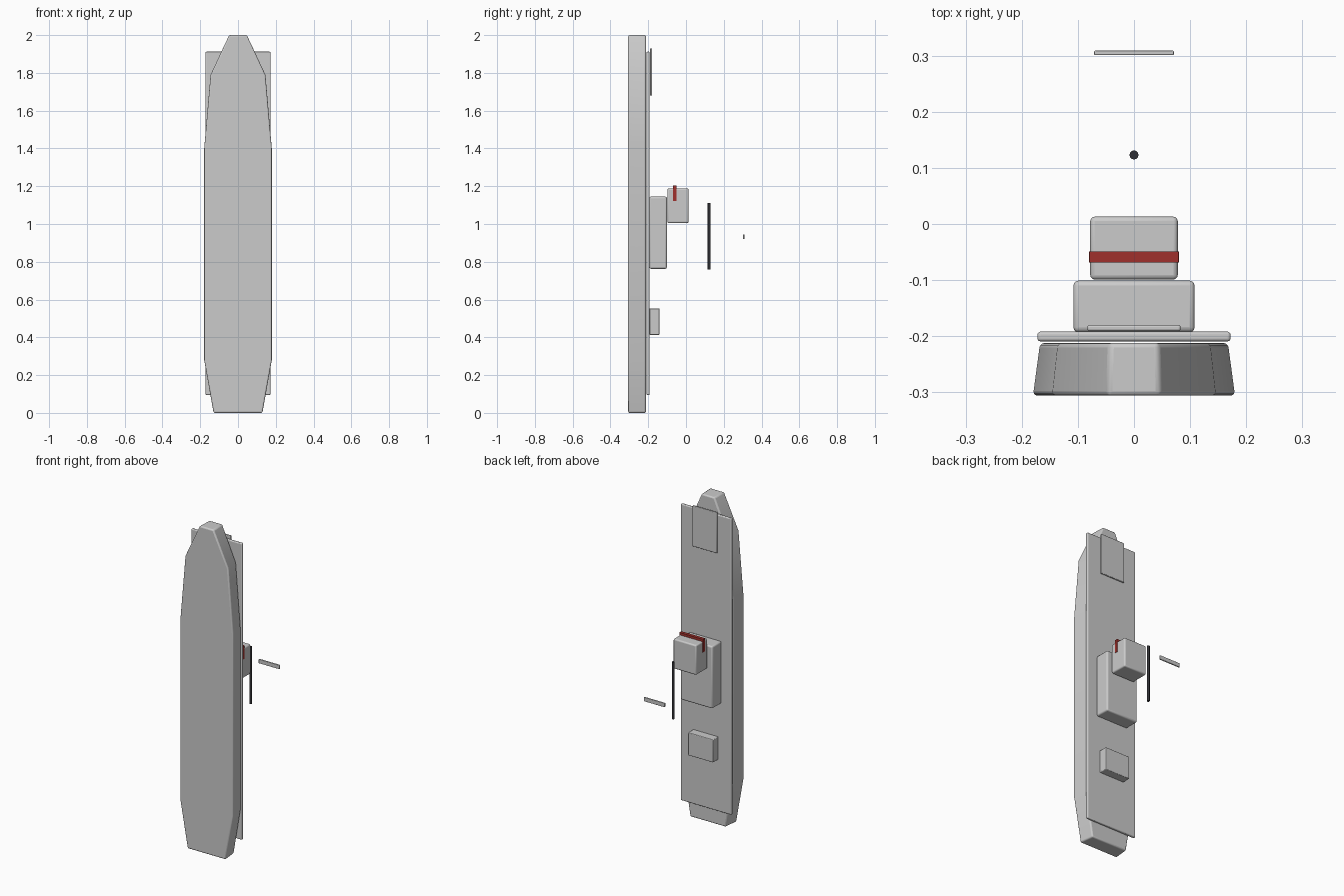
import bpy, bmesh, math

if "Cube" in bpy.data.objects:
    bpy.data.objects.remove(bpy.data.objects["Cube"])


def finish(name, bm, bevel=0.0, segments=3):
    """Turn a bmesh into a named object with softened edges."""
    bmesh.ops.recalc_face_normals(bm, faces=bm.faces)
    mesh = bpy.data.meshes.new(name)
    bm.to_mesh(mesh)
    bm.free()
    obj = bpy.data.objects.new(name, mesh)
    bpy.context.collection.objects.link(obj)
    if bevel:
        mod = obj.modifiers.new("soft_edges", 'BEVEL')
        mod.width = bevel
        mod.segments = segments
        mod.limit_method = 'ANGLE'
        mod.angle_limit = math.radians(30)
    bpy.ops.object.select_all(action='DESELECT')
    obj.select_set(True)
    bpy.context.view_layer.objects.active = obj
    bpy.ops.object.shade_smooth_by_angle(angle=math.radians(30))
    return obj


def box(name, half_x, y, z, bevel):
    """Box centred on x = 0, given y and z ranges."""
    bm = bmesh.new()
    bmesh.ops.create_cube(bm, size=1)
    for v in bm.verts:
        v.co.x *= 2 * half_x
        v.co.y = y[0] if v.co.y < 0 else y[1]
        v.co.z = z[0] if v.co.z < 0 else z[1]
    return finish(name, bm, bevel)


def colour(obj, name, rgb):
    mat = bpy.data.materials.new(name)
    mat.diffuse_color = (*rgb, 1)
    mat.use_nodes = True
    mat.node_tree.nodes["Principled BSDF"].inputs["Base Color"].default_value = mat.diffuse_color
    obj.data.materials.append(mat)


# Hull: mirrored outline, narrowing slightly towards the deck
half = [(0.13, 0.0), (0.18, 0.28), (0.18, 1.4), (0.146, 1.79), (0.047, 2.0)]
outline = half + [(-x, z) for x, z in reversed(half)]
bm = bmesh.new()
front = [bm.verts.new((x, -0.306, z)) for x, z in outline]
back = [bm.verts.new((x * 0.93, -0.212, z)) for x, z in outline]
bm.faces.new(front)
bm.faces.new(back[::-1])
for i in range(len(outline)):
    j = (i + 1) % len(outline)
    bm.faces.new((front[i], front[j], back[j], back[i]))
finish("hull", bm, 0.008)

# Deck and the blocks standing on it
box("deck", 0.172, (-0.209, -0.192), (0.095, 1.912), 0.005)
box("bow_hatch", 0.083, (-0.191, -0.18), (1.68, 1.93), 0.004)
box("stern_block", 0.085, (-0.193, -0.14), (0.413, 0.553), 0.004)
box("lower_cabin", 0.108, (-0.193, -0.101), (0.763, 1.145), 0.009)
box("upper_cabin", 0.078, (-0.099, 0.013), (1.005, 1.188), 0.008)

# Red band across the upper cabin
band = box("cabin_band", 0.08, (-0.069, -0.049), (1.122, 1.203), 0.001)
colour(band, "dark_red", (0.35, 0.03, 0.025))

# Floating mast rod
bm = bmesh.new()
bmesh.ops.create_cone(bm, cap_ends=True, segments=16, radius1=0.008,
                      radius2=0.008, depth=0.35)
bmesh.ops.translate(bm, verts=bm.verts, vec=(0, 0.123, 0.935))
mast = finish("mast", bm)
colour(mast, "charcoal", (0.03, 0.03, 0.035))

# Crossbar beyond the mast
box("crossbar", 0.071, (0.301, 0.309), (0.92, 0.945), 0.002)
